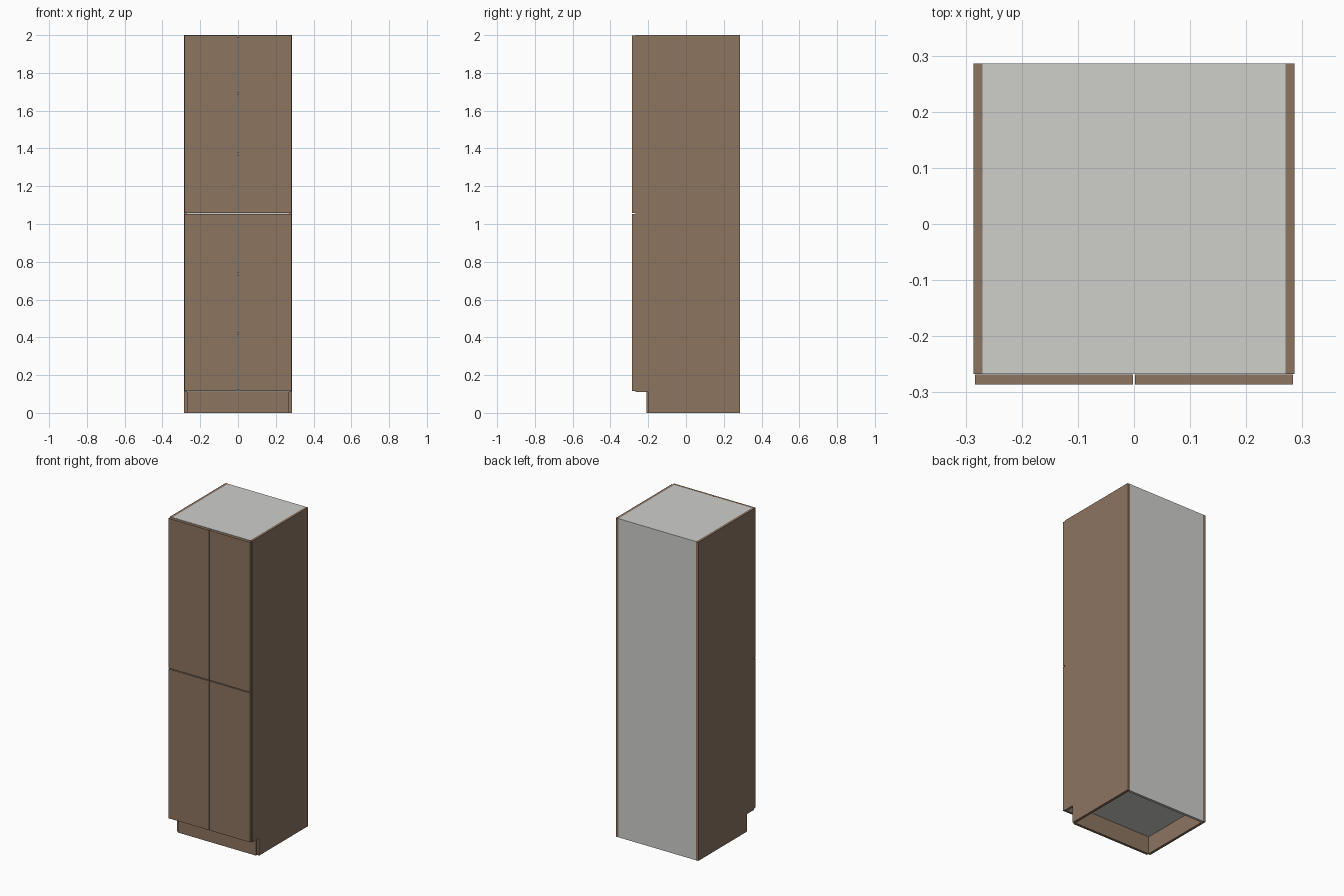
import bpy

if "Cube" in bpy.data.objects:
    bpy.data.objects.remove(bpy.data.objects["Cube"])


def material(name, rgb):
    m = bpy.data.materials.new(name)
    m.diffuse_color = (*rgb, 1.0)
    m.use_nodes = True
    m.node_tree.nodes["Principled BSDF"].inputs["Base Color"].default_value = m.diffuse_color
    return m


brown = material("brown_wood", (0.262, 0.178, 0.118))
grey = material("light_grey_board", (0.62, 0.62, 0.60))


def box(name, x, y, z, mat):
    """Board spanning the given (min, max) ranges."""
    lo, hi = zip(x, y, z)
    bpy.ops.mesh.primitive_cube_add(size=1, location=[(a + b) / 2 for a, b in zip(lo, hi)])
    o = bpy.context.object
    o.name = name
    o.scale = [b - a for a, b in zip(lo, hi)]
    bpy.ops.object.transform_apply(location=False, rotation=False, scale=True)
    o.data.materials.append(mat)
    return o


W, D, H = 0.286, 0.286, 2.0    # half width, half depth, height
T = 0.016                      # board thickness
FRONT = -0.267                 # front edge of the carcass
KICK = 0.11                    # plinth height
IN = W - T                     # inner half width

# Sides, plinth sides and doors, mirrored left and right
for side, s in (("left", -1), ("right", 1)):
    def span(a, b):
        return tuple(sorted((s * a, s * b)))
    box(f"{side}_side_panel", span(IN, W), (FRONT, D), (KICK, H), brown)
    box(f"{side}_plinth_side", span(IN, W), (-0.198, D), (0, KICK), brown)
    for level, z in (("lower", (0.116, 1.053)), ("upper", (1.058, 1.998))):
        box(f"{side}_{level}_door", span(0.002, 0.283), (-D, FRONT - 0.001), z, brown)

# Kick board, slightly proud of the plinth sides
box("kick_board", (-IN, IN), (-0.209, -0.193), (0, KICK), brown)

# Grey carcass boards
box("back_panel", (-IN, IN), (D - T, D), (0, H), grey)
box("top_panel", (-IN, IN), (FRONT, D - T), (H - T, H), grey)
box("bottom_panel", (-IN, IN), (FRONT, D - T), (KICK, KICK + T), grey)

# Inner shelves
for i, z in enumerate((0.42, 0.735, 1.055, 1.37, 1.69)):
    box(f"shelf_{i + 1}", (-IN, IN), (FRONT + 0.005, D - T), (z - T / 2, z + T / 2), grey)
